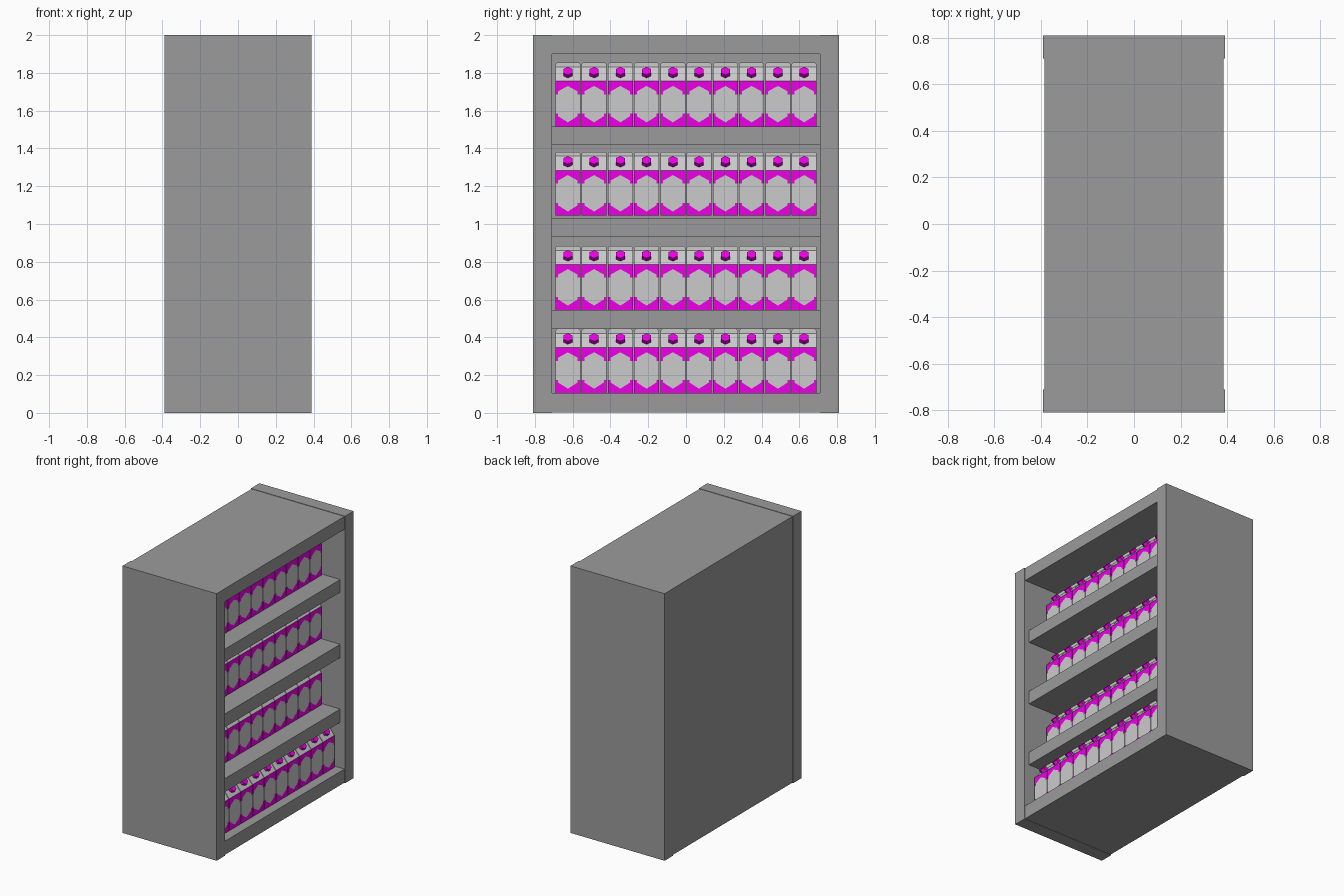
import bpy, bmesh, math
from mathutils import Matrix, Vector

if "Cube" in bpy.data.objects:
    bpy.data.objects.remove(bpy.data.objects["Cube"])


def material(name, color):
    m = bpy.data.materials.new(name)
    m.diffuse_color = (*color, 1)
    m.use_nodes = True
    m.node_tree.nodes["Principled BSDF"].inputs["Base Color"].default_value = m.diffuse_color
    return m


DARK = material("dark_grey", (0.33, 0.33, 0.33))
PALE = material("pale_grey", (0.7, 0.7, 0.7))
PINK = material("magenta", (0.85, 0.0, 0.8))


def box(name, x, y, z):
    bpy.ops.mesh.primitive_cube_add(size=1, location=[sum(r) / 2 for r in (x, y, z)])
    ob = bpy.context.object
    ob.name = name
    ob.scale = [r[1] - r[0] for r in (x, y, z)]
    bpy.ops.object.transform_apply(location=False, rotation=False, scale=True)
    ob.data.materials.append(DARK)
    return ob


# Cabinet, open towards +x
for side, y in (("left", (-0.81, -0.71)), ("right", (0.71, 0.81))):
    box(side + "_side_panel", (-0.39, 0.39), y, (0, 2))
box("top_panel", (-0.385, 0.385), (-0.71, 0.71), (1.9, 1.997))
box("bottom_panel", (-0.385, 0.385), (-0.71, 0.71), (0.003, 0.105))
box("back_panel", (-0.385, -0.29), (-0.71, 0.71), (0.105, 1.9))
for i, (z0, z1) in enumerate(((0.445, 0.545), (0.93, 1.03), (1.42, 1.515))):
    box(f"shelf_{i + 1}", (-0.29, 0.35), (-0.71, 0.71), (z0, z1))

W = 0.0665           # carton half width
BODY, FOLD, TOP = 0.24, 0.315, 0.338


def prism(bm, points, vec, mat):
    """Closed prism: a flat outline swept along vec."""
    a = [bm.verts.new(p) for p in points]
    b = [bm.verts.new(Vector(p) + Vector(vec)) for p in points]
    n = len(a)
    faces = [bm.faces.new(a[::-1]), bm.faces.new(b)]
    faces += [bm.faces.new((a[i], a[(i + 1) % n], b[(i + 1) % n], b[i])) for i in range(n)]
    for f in faces:
        f.material_index = mat


def carton_mesh():
    bm = bmesh.new()
    square = [(-W, -W), (W, -W), (W, W), (-W, W)]
    # body: magenta band, grey middle, magenta band
    levels = [0, 0.068, 0.17, BODY]
    rings = [[bm.verts.new((x, y, z)) for x, y in square] for z in levels]
    for k in range(3):
        for i in range(4):
            j = (i + 1) % 4
            f = bm.faces.new((rings[k][i], rings[k][j], rings[k + 1][j], rings[k + 1][i]))
            f.material_index = 0 if k == 1 else 1
    bm.faces.new(rings[0][::-1])
    # gable roof and the sealed fin on its ridge
    prism(bm, [(-W, -W, BODY), (W, -W, BODY), (0.004, -W, FOLD), (-0.004, -W, FOLD)],
          (0, 2 * W, 0), 0)
    c = 0.009
    prism(bm, [(-0.004, -W, FOLD), (-0.004, W, FOLD), (-0.004, W, TOP - c),
               (-0.004, W - c, TOP), (-0.004, c - W, TOP), (-0.004, -W, TOP - c)],
          (0.008, 0, 0), 0)
    # hexagonal label on each side
    label = [(0, 0.022), (0.052, 0.055), (0.052, 0.186), (0, 0.215),
             (-0.052, 0.186), (-0.052, 0.055)]
    for q in range(4):
        rot = Matrix.Rotation(q * math.pi / 2, 3, 'Z')
        verts = [bm.verts.new(rot @ Vector((W + 0.001, y, z))) for y, z in label]
        bm.faces.new(verts)
    bmesh.ops.recalc_face_normals(bm, faces=[f for f in bm.faces if len(f.verts) != 6])
    # six-sided screw cap on the front slope
    normal = Vector((FOLD - BODY, 0, W)).normalized()
    place = Matrix.Translation(Vector((W / 2, 0, (BODY + FOLD) / 2)) + normal * 0.01)
    tilt = normal.to_track_quat('Z', 'Y').to_matrix().to_4x4()
    cap = bmesh.ops.create_cone(bm, cap_ends=True, segments=6, radius1=0.028, radius2=0.028,
                                depth=0.03, matrix=place @ tilt)
    for f in {f for v in cap["verts"] for f in v.link_faces}:
        f.material_index = 1
    me = bpy.data.meshes.new("carton")
    bm.to_mesh(me)
    bm.free()
    me.materials.append(PALE)
    me.materials.append(PINK)
    return me


# Four rows of ten cartons, the lowest row standing further forward
mesh = carton_mesh()
for row, (base, front) in enumerate(((0.105, 0.315), (0.545, 0.207), (1.03, 0.207), (1.515, 0.207))):
    base += 0.014 if row == 2 else 0.001
    for i in range(10):
        ob = bpy.data.objects.new(f"carton_{row + 1}_{i + 1}", mesh)
        ob.location = (front - W, (i - 4.5) * 0.139, base)
        bpy.context.collection.objects.link(ob)
